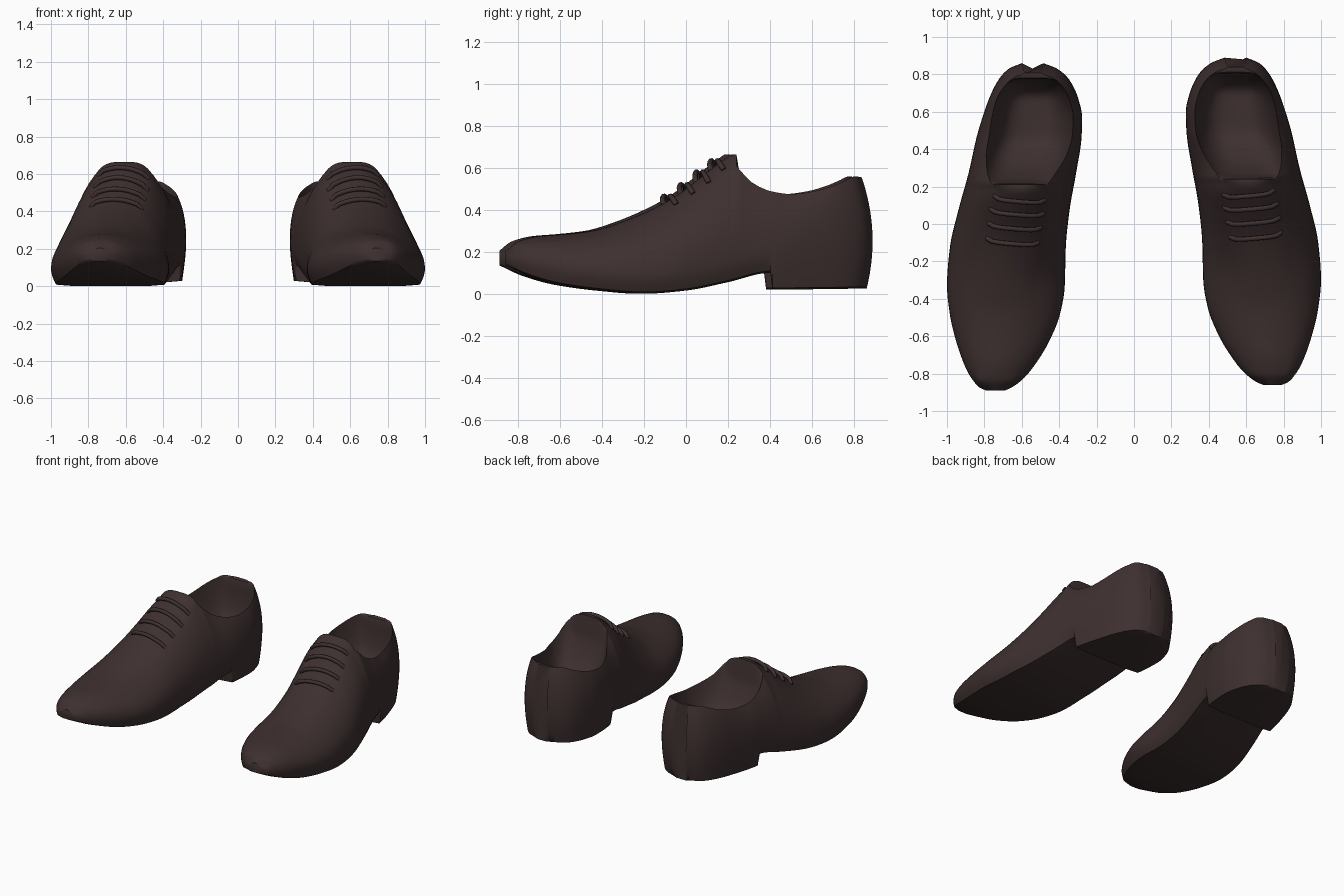
import bpy, bmesh, math

if "Cube" in bpy.data.objects:
    bpy.data.objects.remove(bpy.data.objects["Cube"])

leather = bpy.data.materials.new("dark_brown_leather")
leather.diffuse_color = (0.048, 0.029, 0.029, 1)
leather.use_nodes = True
leather.node_tree.nodes["Principled BSDF"].inputs["Base Color"].default_value = leather.diffuse_color

# Profiles of the right shoe along y (toe is -y): position, value
INNER = [(-.86, .69), (-.845, .655), (-.8, .595), (-.75, .55), (-.6, .455), (-.45, .395), (-.3, .37), (-.1, .365),
         (.1, .345), (.3, .31), (.5, .28), (.6, .277), (.7, .298), (.8, .345), (.86, .41), (.89, .485)]
OUTER = [(-.86, .79), (-.845, .825), (-.8, .865), (-.75, .895), (-.6, .95), (-.45, .985), (-.3, 1.0), (-.1, .985),
         (.1, .94), (.3, .885), (.5, .84), (.6, .81), (.7, .775), (.8, .725), (.86, .67), (.89, .6)]
RIM_IN = [(-.86, .71), (-.8, .65), (-.6, .56), (-.3, .53), (-.06, .51), (.1, .48), (.2, .475), (.24, .46),
          (.3, .42), (.4, .36), (.5, .33), (.6, .325), (.7, .345), (.8, .39), (.86, .44), (.89, .5)]
RIM_OUT = [(-.86, .77), (-.8, .82), (-.6, .86), (-.3, .85), (-.06, .79), (.1, .77), (.2, .745), (.24, .76),
           (.3, .785), (.4, .79), (.5, .775), (.6, .76), (.7, .735), (.8, .685), (.86, .64), (.89, .585)]
RIM_Z = [(-.86, .19), (-.8, .235), (-.6, .25), (-.3, .3), (-.06, .42), (.1, .525), (.2, .6), (.24, .6),
         (.3, .54), (.4, .49), (.5, .475), (.6, .487), (.7, .513), (.78, .54), (.85, .56), (.89, .555)]
MID_Z = [(-.86, .205), (-.8, .25), (-.7, .275), (-.6, .283), (-.45, .3), (-.3, .345), (-.1, .435), (0, .5),
         (.1, .58), (.18, .64), (.215, .665), (.24, .665), (.26, .52), (.36, .33), (.5, .23), (.7, .23),
         (.78, .32), (.85, .55), (.89, .555)]
SOLE_Z = [(-.86, .135), (-.75, .085), (-.6, .043), (-.4, .015), (-.2, 0), (0, .015), (.2, .055), (.402, .1),
          (.412, .02), (.89, .025)]
WIDE_Z = [(-.86, .165), (-.5, .11), (-.2, .09), (.1, .13), (.4, .2), (.6, .25), (.89, .27)]
CURVE = [(-.86, 2.2), (.2, 2.2), (.26, 4), (.8, 4), (.89, 2)]


def at(keys, y):
    """Smooth interpolation without overshoot."""
    y = min(max(y, keys[0][0]), keys[-1][0])
    n = len(keys)
    d = [(keys[i + 1][1] - keys[i][1]) / (keys[i + 1][0] - keys[i][0]) for i in range(n - 1)]

    def slope(i):
        if i == 0 or i == n - 1:
            return d[min(i, n - 2)]
        a, b = d[i - 1], d[i]
        return 0 if a * b <= 0 else 2 * a * b / (a + b)
    i = next(k for k in range(n - 1) if y <= keys[k + 1][0])
    h = keys[i + 1][0] - keys[i][0]
    t = (y - keys[i][0]) / h
    return ((2 * t**3 - 3 * t**2 + 1) * keys[i][1] + (t**3 - 2 * t**2 + t) * h * slope(i)
            + (3 * t**2 - 2 * t**3) * keys[i + 1][1] + (t**3 - t**2) * h * slope(i + 1))


def top_point(y, t):
    """Point across the top, t from -1 (inner rim) to 1 (outer rim)."""
    a, b, rz = at(RIM_IN, y), at(RIM_OUT, y), at(RIM_Z, y)
    z = rz + (at(MID_Z, y) - rz) * (1 - abs(t) ** at(CURVE, y))
    return (a + b) / 2 + t * (b - a) / 2, z


def wall(y, wide, rim, centre):
    """Side of the shoe from sole edge to rim."""
    zb, zm, rz = at(SOLE_Z, y) + .008, at(WIDE_Z, y), at(RIM_Z, y)
    edge = wide + (centre - wide) * .08
    pts = []
    for k in range(4):
        u = k / 4
        pts.append((edge + (wide - edge) * math.sin(u * math.pi / 2), zb + (zm - zb) * u))
    for k in range(8):
        u = k / 8
        cz = zm + .6 * (rz - zm)
        pts.append((wide * (1 - u * u) + rim * u * u,
                    zm * (1 - u)**2 + 2 * u * (1 - u) * cz + rz * u * u))
    return pts


def section(y):
    xl, xr = at(INNER, y), at(OUTER, y)
    c = (xl + xr) / 2
    left = wall(y, xl, at(RIM_IN, y), c)
    right = wall(y, xr, at(RIM_OUT, y), c)
    top = [top_point(y, math.sin(math.pi / 2 * (1 - k / 9))) for k in range(19)]
    bottom = [(c + (xr - xl) * f, at(SOLE_Z, y)) for f in (-.3, 0, .3)]
    ring = right + top + left[::-1] + bottom
    # heel back bows outward at mid height
    w = min(max((y - .6) / .28, 0), 1)
    return [(x, y - .05 * w * w * ((z - .25) / .3) ** 2, z) for x, z in ring]


def finish(ob):
    bpy.context.collection.objects.link(ob)
    ob.data.materials.append(leather)


def shoe_body(name, side, dy):
    ys = [-.86 + 1.75 * (.5 - .5 * math.cos(math.pi * k / 64)) for k in range(65)]
    ys = sorted(set(ys + [.215, .24, .248, .256, .264, .402, .412]))
    bm = bmesh.new()
    rings = [[bm.verts.new((side * x, y + dy, z)) for x, y, z in section(s)] for s in ys]
    n = len(rings[0])
    for a, b in zip(rings, rings[1:]):
        for i in range(n):
            j = (i + 1) % n
            bm.faces.new((a[i], a[j], b[j], b[i]))
    bm.faces.new(rings[0])
    bm.faces.new(rings[-1])
    bmesh.ops.recalc_face_normals(bm, faces=bm.faces)
    me = bpy.data.meshes.new(name)
    bm.to_mesh(me)
    bm.free()
    ob = bpy.data.objects.new(name, me)
    finish(ob)
    bpy.ops.object.select_all(action='DESELECT')
    ob.select_set(True)
    bpy.context.view_layer.objects.active = ob
    bpy.ops.object.shade_smooth_by_angle(angle=math.radians(45))


def laces(name, side, dy):
    cu = bpy.data.curves.new(name, 'CURVE')
    cu.dimensions = '3D'
    cu.bevel_depth = .013
    cu.bevel_resolution = 2
    cu.use_fill_caps = True
    for y0 in (-.07, .01, .085, .155):
        sp = cu.splines.new('POLY')
        sp.points.add(10)
        for k, p in enumerate(sp.points):
            t = -1 + k / 5
            y = y0 + .012 * t + .012 * t ** 4
            x, z = top_point(y, t)
            lift = .012 if abs(t) < .95 else -.004
            p.co = (side * x, y - lift * .5 + dy, z + lift, 1)
    finish(bpy.data.objects.new(name, cu))


for label, side, dy in (("right", 1, 0), ("left", -1, -.03)):
    shoe_body(label + "_shoe", side, dy)
    laces(label + "_laces", side, dy)
